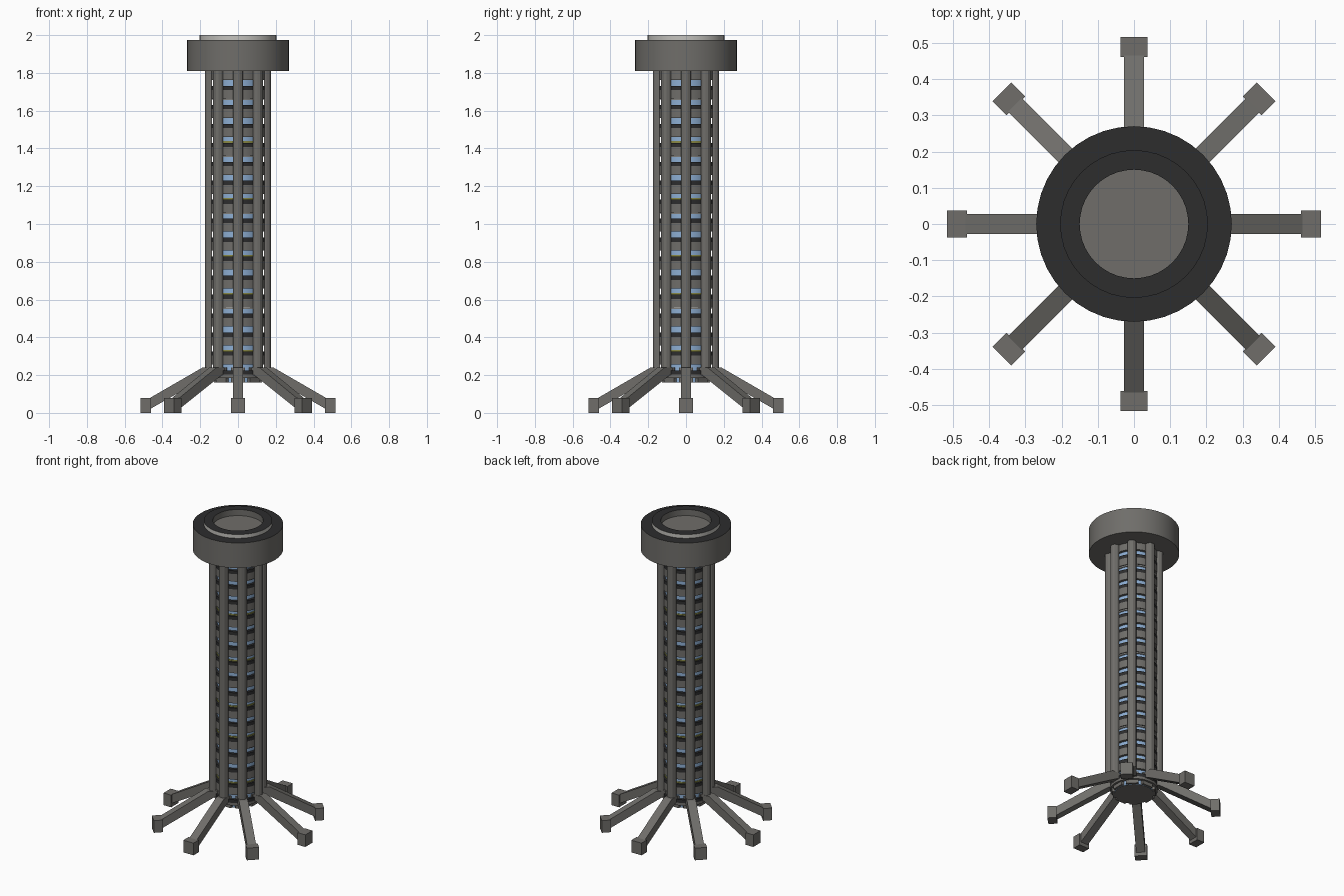
import bpy, bmesh, math
from mathutils import Matrix

if "Cube" in bpy.data.objects:
    bpy.data.objects.remove(bpy.data.objects["Cube"])


def material(name, rgb):
    m = bpy.data.materials.new(name)
    m.diffuse_color = (*rgb, 1)
    m.use_nodes = True
    m.node_tree.nodes["Principled BSDF"].inputs["Base Color"].default_value = m.diffuse_color
    return m


GREY, DARK, GLASS, LIGHT, OLIVE = range(5)
MATS = [material("warm_grey", (0.16, 0.155, 0.144)),
        material("charcoal", (0.026, 0.026, 0.027)),
        material("blue_glass", (0.27, 0.43, 0.66)),
        material("pale_grey", (0.55, 0.54, 0.51)),
        material("olive", (0.26, 0.26, 0.06))]


def finish(bm, name, smooth=False):
    bmesh.ops.remove_doubles(bm, verts=bm.verts, dist=1e-6)
    bmesh.ops.recalc_face_normals(bm, faces=bm.faces)
    me = bpy.data.meshes.new(name)
    bm.to_mesh(me)
    bm.free()
    for m in MATS:
        me.materials.append(m)
    ob = bpy.data.objects.new(name, me)
    bpy.context.collection.objects.link(ob)
    if smooth:
        bpy.ops.object.select_all(action='DESELECT')
        ob.select_set(True)
        bpy.context.view_layer.objects.active = ob
        bpy.ops.object.shade_smooth_by_angle(angle=math.radians(30))
    return ob


def lathe(name, start, steps, n=40):
    """Revolve a profile; each step is (radius, z, colour of that band)."""
    bm = bmesh.new()

    def ring(r, z):
        if r == 0:
            return [bm.verts.new((0, 0, z))] * n
        return [bm.verts.new((r * math.cos(2 * math.pi * i / n),
                              r * math.sin(2 * math.pi * i / n), z)) for i in range(n)]
    prev = ring(*start)
    for r, z, mat in steps:
        cur = ring(r, z)
        for i in range(n):
            j = (i + 1) % n
            vs = list(dict.fromkeys((prev[i], prev[j], cur[j], cur[i])))
            bm.faces.new(vs).material_index = mat
        prev = cur
    return finish(bm, name, True)


def prism(bm, points, offset, angle):
    """Extrude a polygon along offset, then turn it about the tower axis."""
    vs = [bm.verts.new(p) for p in points]
    f = bm.faces.new(vs)
    new = bmesh.ops.extrude_face_region(bm, geom=[f], use_keep_orig=True)["geom"]
    top = [g for g in new if isinstance(g, bmesh.types.BMVert)]
    bmesh.ops.translate(bm, verts=top, vec=offset)
    bmesh.ops.rotate(bm, verts=vs + top, cent=(0, 0, 0),
                     matrix=Matrix.Rotation(angle, 3, 'Z'))


def side_prism(bm, rz, half, angle):
    prism(bm, [(r, -half, z) for r, z in rz], (0, 2 * half, 0), angle)


# Crown with raised ring and shallow well
lathe("crown", (0, 1.81), [
    (0.205, 1.81, GREY), (0.27, 1.81, GREY), (0.27, 1.975, GREY), (0.204, 1.975, DARK),
    (0.204, 2.0, LIGHT), (0.15, 2.0, DARK), (0.15, 1.96, GREY), (0, 1.96, GREY)])

# Glass core with a grey base
lathe("glass_core", (0, 0.16), [
    (0.116, 0.16, GREY), (0.116, 0.19, GLASS), (0.125, 0.19, GREY),
    (0.125, 1.81, GLASS), (0, 1.81, DARK)])

# Storey bands: grey wall, dark top edge and deck, accent strip on some
FLOORS, PITCH = 17, 0.1005
OLIVE_FLOORS, PALE_FLOORS = {1, 4, 6, 9, 12}, {3, 8, 11, 14}
for k in range(FLOORS):
    z = 0.155 + k * PITCH
    low = max(z, 0.185)
    top = min(z + 0.069, 1.815)
    lathe(f"storey_band_{k + 1}", (0.122, low), [
        (0.142, low, GREY), (0.142, z + 0.047, GREY),
        (0.142, top, DARK), (0.122, top, DARK)])
    if k in OLIVE_FLOORS:
        lathe(f"olive_strip_{k + 1}", (0.122, top), [
            (0.129, top, OLIVE), (0.129, top + 0.009, OLIVE), (0.122, top + 0.009, OLIVE)])
    if k in PALE_FLOORS:
        t = z + PITCH
        lathe(f"pale_strip_{k + 1}", (0.122, t - 0.006), [
            (0.135, t - 0.006, LIGHT), (0.135, t, LIGHT), (0.122, t, LIGHT)])

# Eight columns, legs, brackets and feet
for k in range(8):
    a = k * math.pi / 4
    bm = bmesh.new()
    half = [(0.138, 0.027), (0.152, 0.027), (0.167, 0.02), (0.174, 0.009)]
    outline = [(r, y, 0.2) for r, y in half] + [(r, -y, 0.2) for r, y in reversed(half)]
    prism(bm, outline, (0, 0, 1.615), a)
    finish(bm, f"column_{k + 1}")

    bm = bmesh.new()
    side_prism(bm, [(0.10, 0.162), (0.128, 0.162), (0.128, 0.24), (0.10, 0.24)], 0.037, a)
    finish(bm, f"leg_bracket_{k + 1}")

    bm = bmesh.new()
    side_prism(bm, [(0.12, 0.24), (0.188, 0.24), (0.47, 0.077), (0.47, 0.018),
                    (0.188, 0.178), (0.12, 0.215)], 0.027, a)
    finish(bm, f"leg_{k + 1}")

    bm = bmesh.new()
    side_prism(bm, [(0.461, 0), (0.516, 0), (0.516, 0.08), (0.461, 0.08)], 0.037, a)
    finish(bm, f"foot_{k + 1}")
